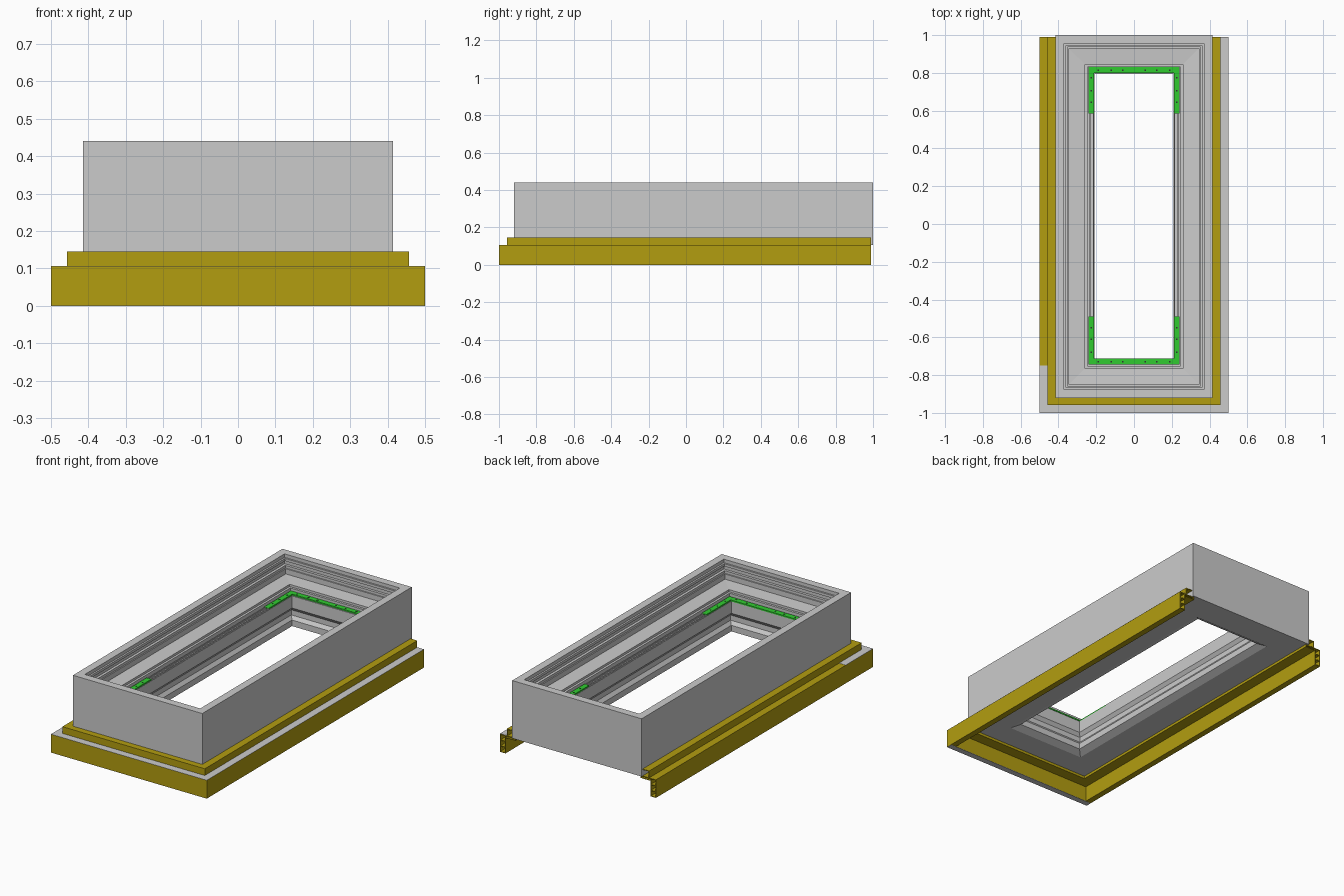
import bpy, bmesh

if "Cube" in bpy.data.objects:
    bpy.data.objects.remove(bpy.data.objects["Cube"])


def material(name, rgb):
    m = bpy.data.materials.new(name)
    m.diffuse_color = (*rgb, 1)
    m.use_nodes = True
    m.node_tree.nodes["Principled BSDF"].inputs["Base Color"].default_value = m.diffuse_color
    return m


GOLD = material("gold", (0.45, 0.34, 0.005))
GREEN = material("green", (0.03, 0.6, 0.03))
DARK = material("dark", (0.03, 0.03, 0.03))


def finish(name, bm, mat=None):
    bmesh.ops.recalc_face_normals(bm, faces=bm.faces)
    me = bpy.data.meshes.new(name)
    bm.to_mesh(me)
    bm.free()
    ob = bpy.data.objects.new(name, me)
    bpy.context.collection.objects.link(ob)
    if mat:
        me.materials.append(mat)
    return ob


def sweep(bm, profile, path, closed):
    """Sweep a closed (offset, z) profile along a mitred path."""
    rows = [[bm.verts.new((x, y, z)) for x, y in path(d)] for d, z in profile]
    n, m = len(rows), len(rows[0])
    for i in range(n):
        a, b = rows[i], rows[(i + 1) % n]
        for j in range(m if closed else m - 1):
            k = (j + 1) % m
            bm.faces.new((a[j], a[k], b[k], b[j]))
    if not closed:
        bm.faces.new([r[0] for r in rows])
        bm.faces.new([r[-1] for r in rows])


def box(bm, x0, x1, y0, y1, z0, z1):
    r = bmesh.ops.create_cube(bm, size=1)
    for v in r["verts"]:
        v.co.x = x0 if v.co.x < 0 else x1
        v.co.y = y0 if v.co.y < 0 else y1
        v.co.z = z0 if v.co.z < 0 else z1


def rect_path(d):
    h = d + 0.545
    return [(-d, 0.04 - h), (d, 0.04 - h), (d, 0.04 + h), (-d, 0.04 + h)]


def u_path(d):
    return [(-d, 0.99), (-d, -d - 0.5), (d, -d - 0.5), (d, 0.99)]


# Grey upper frame with stepped rebates and a shaped throat
bm = bmesh.new()
sweep(bm, [(.415, .105), (.415, .44), (.37, .44), (.37, .42), (.36, .42),
           (.36, .405), (.367, .405), (.367, .385), (.352, .385), (.352, .37),
           (.345, .37), (.345, .34), (.26, .335), (.26, .322), (.247, .322),
           (.247, .30), (.21, .30), (.21, .23), (.225, .21), (.225, .18),
           (.21, .16), (.21, .125), (.25, .105)], rect_path, True)
finish("upper_frame", bm)

# Gold U-shaped rail, hollow: (outer, inner, bottom, top) of each thin wall
WALLS = [(.5, .496, 0, .105), (.469, .465, 0, .105), (.496, .469, 0, .004),
         (.496, .469, .033, .037), (.496, .469, .067, .071),
         (.5, .40, .101, .105), (.469, .40, .09, .094), (.404, .40, .094, .101),
         (.457, .453, .105, .145), (.453, .415, .141, .145)]
bm = bmesh.new()
for o, i, b, t in WALLS:
    sweep(bm, [(o, b), (o, t), (i, t), (i, b)], u_path, False)
finish("lower_rail", bm, GOLD)

# Grey facing on top of the rail and under its front
bm = bmesh.new()
box(bm, .457, .5, -1, .99, .104, .106)
box(bm, -.457, .457, -1, -.957, .104, .106)
box(bm, -.5, -.457, -1, -.75, .104, .106)
box(bm, -.5, .5, -1, -.965, -.0005, .002)
finish("rail_facing", bm)

# Green corner strips around the throat, with small fixing heads
strips, heads = bmesh.new(), bmesh.new()
for s, y_end, y_in, tip in ((1, .83, .80, .585), (-1, -.745, -.712, -.49)):
    box(strips, -.242, .242, min(y_end, y_in), max(y_end, y_in), .30, .308)
    points = [(x, (y_end + y_in) / 2) for x in (-.19, -.12, -.06, .06, .12, .19)]
    for side in (-1, 1):
        xs = sorted((side * .212, side * .242))
        box(strips, *xs, min(tip, y_in), max(tip, y_in), .30, .308)
        points += [(side * .227, tip + s * k) for k in (.06, .12, .19)]
    for x, y in points:
        box(heads, x - .004, x + .004, y - .004, y + .004, .306, .309)
finish("corner_strips", strips, GREEN)
finish("strip_fixings", heads, DARK)

# Slim grey side guides between the green strips
bm = bmesh.new()
for side in (-1, 1):
    for a, b in ((.212, .217), (.231, .236)):
        box(bm, *sorted((side * a, side * b)), -.49, .585, .30, .308)
finish("side_guides", bm)
